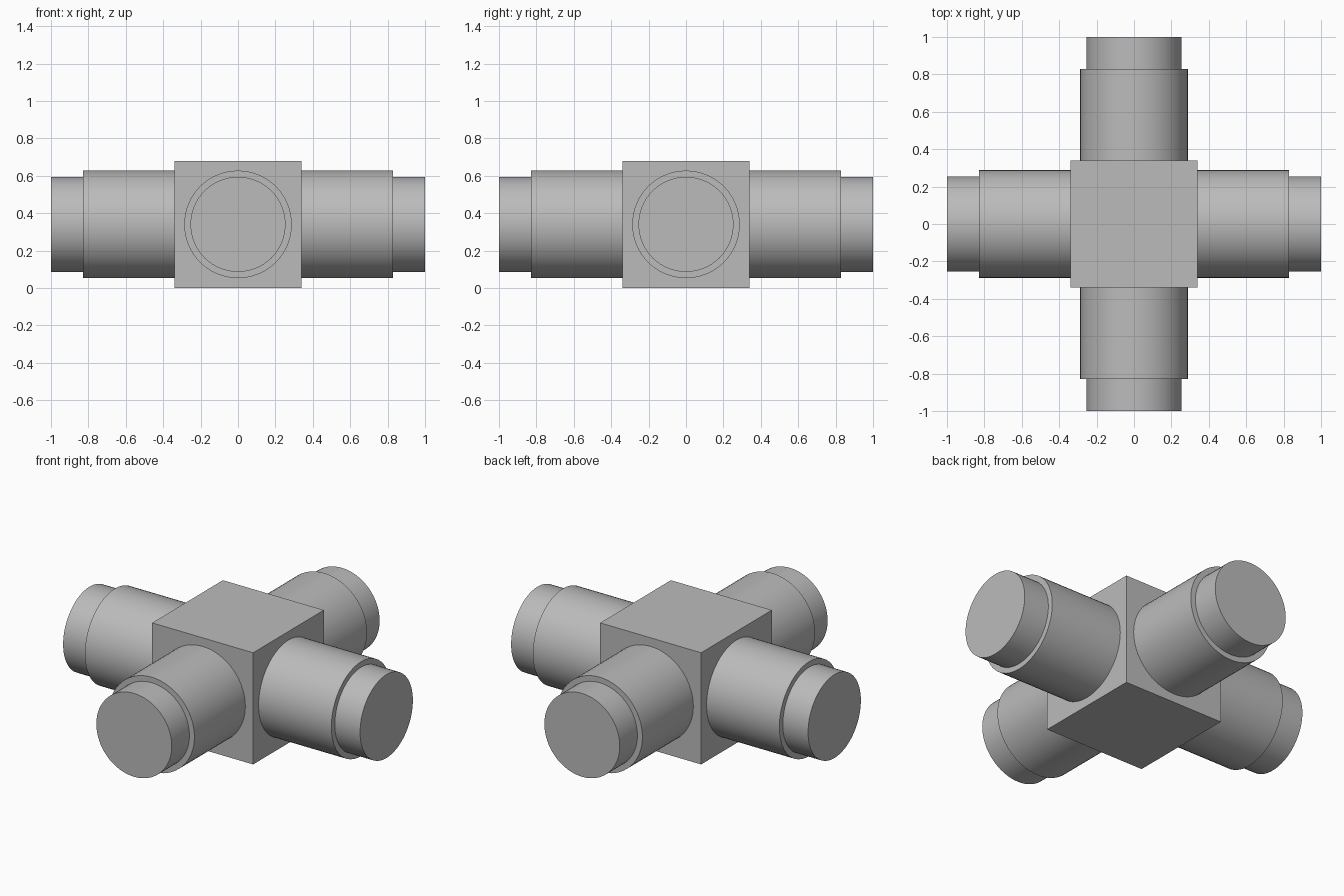
import bpy
import math
from mathutils import Vector

cube = bpy.data.objects.get("Cube")
if cube:
    bpy.data.objects.remove(cube, do_unlink=True)

HUB = 0.68
MID = HUB / 2

grey = bpy.data.materials.new("plain grey")
grey.use_nodes = True
colour = (0.5, 0.5, 0.5, 1)
grey.diffuse_color = colour
grey.node_tree.nodes["Principled BSDF"].inputs["Base Color"].default_value = colour


def pipe_arm(name, angle):
    """Stepped round arm: wide sleeve, then a narrower end spigot."""
    profile = [(0.2875, MID), (0.2875, 0.83), (0.254, 0.83), (0.254, 1.0)]
    sides = 64
    out = Vector((math.cos(angle), math.sin(angle), 0))
    across = Vector((-out.y, out.x, 0))
    up = Vector((0, 0, 1))
    verts, faces = [], []
    for radius, dist in profile:
        for i in range(sides):
            a = math.tau * i / sides
            verts.append(out * dist + radius * (across * math.cos(a) + up * math.sin(a)))
    for ring in range(len(profile) - 1):
        for i in range(sides):
            j = (i + 1) % sides
            lo, hi = ring * sides, (ring + 1) * sides
            faces.append((lo + i, lo + j, hi + j, hi + i))
    faces.append(range(len(verts) - sides, len(verts)))
    mesh = bpy.data.meshes.new(name)
    mesh.from_pydata(verts, [], faces)
    mesh.materials.append(grey)
    arm = bpy.data.objects.new(name, mesh)
    arm.location.z = MID
    bpy.context.collection.objects.link(arm)
    bpy.ops.object.select_all(action="DESELECT")
    arm.select_set(True)
    bpy.context.view_layer.objects.active = arm
    bpy.ops.object.shade_smooth_by_angle(angle=math.radians(30))


# Central cube
bpy.ops.mesh.primitive_cube_add(size=HUB, location=(0, 0, MID))
hub = bpy.context.object
hub.name = "hub_block"
hub.data.materials.append(grey)

# Four identical arms
for k, side in enumerate(("left", "back", "right", "front")):
    pipe_arm(side + "_pipe_arm", k * math.pi / 2)
